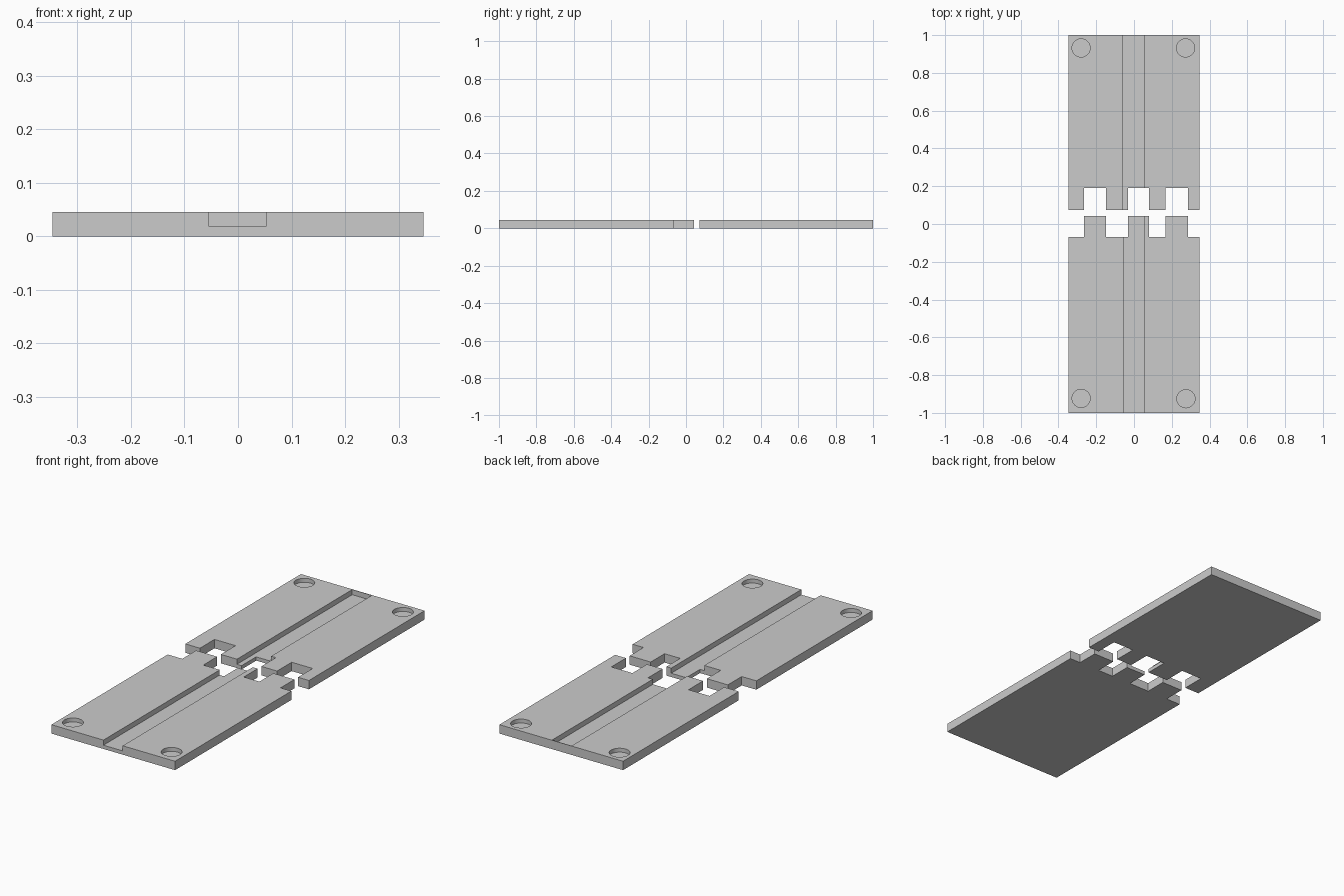
import bpy, bmesh
from math import pi
from mathutils import Matrix

if "Cube" in bpy.data.objects:
    bpy.data.objects.remove(bpy.data.objects["Cube"], do_unlink=True)

HALF_W, THICK = 0.347, 0.045
GROOVE_Z = 0.019
HOLE_R, HOLE_Z = 0.048, 0.025
TABS = [(-0.265, -0.147), (-0.031, 0.08), (0.168, 0.286)]

grey = bpy.data.materials.new("plain grey")
grey.use_nodes = True
colour = (0.6, 0.6, 0.6, 1)
grey.diffuse_color = colour
grey.node_tree.nodes["Principled BSDF"].inputs["Base Color"].default_value = colour


def finish(name, bm):
    bmesh.ops.recalc_face_normals(bm, faces=bm.faces)
    mesh = bpy.data.meshes.new(name)
    bm.to_mesh(mesh)
    bm.free()
    mesh.materials.append(grey)
    obj = bpy.data.objects.new(name, mesh)
    bpy.context.collection.objects.link(obj)
    return obj


def slab(name, outline):
    """Extrude a flat outline up to the plate thickness."""
    bm = bmesh.new()
    face = bm.faces.new([bm.verts.new((x, y, 0)) for x, y in outline])
    top = bmesh.ops.extrude_face_region(bm, geom=[face])["geom"]
    bmesh.ops.translate(bm, vec=(0, 0, THICK),
                        verts=[v for v in top if isinstance(v, bmesh.types.BMVert)])
    return finish(name, bm)


def box(name, x0, x1, y0, y1, z0, z1):
    bm = bmesh.new()
    place = (Matrix.Translation(((x0 + x1) / 2, (y0 + y1) / 2, (z0 + z1) / 2))
             @ Matrix.Diagonal((x1 - x0, y1 - y0, z1 - z0, 1)))
    bmesh.ops.create_cube(bm, size=1, matrix=place)
    return finish(name, bm)


def disc(name, x, y):
    bm = bmesh.new()
    bmesh.ops.create_cone(bm, cap_ends=True, segments=48, radius1=HOLE_R, radius2=HOLE_R,
                          depth=0.1, matrix=Matrix.Translation((x, y, HOLE_Z + 0.05)))
    return finish(name, bm)


def carve(obj, cutters):
    """Subtract the cutters, bake the result and drop the cutters."""
    for cutter in cutters:
        mod = obj.modifiers.new("cut", "BOOLEAN")
        mod.operation, mod.solver, mod.object = "DIFFERENCE", "EXACT", cutter
    graph = bpy.context.evaluated_depsgraph_get()
    baked = bpy.data.meshes.new_from_object(obj.evaluated_get(graph))
    obj.modifiers.clear()
    obj.data = baked
    baked.materials.clear()
    baked.materials.append(grey)
    for poly in baked.polygons:
        poly.material_index = 0
    for cutter in cutters:
        bpy.data.objects.remove(cutter, do_unlink=True)
    # Smooth the round hole walls, keep the edges sharp
    bpy.ops.object.select_all(action="DESELECT")
    obj.select_set(True)
    bpy.context.view_layer.objects.active = obj
    bpy.ops.object.shade_smooth_by_angle(angle=pi / 6)


def comb(base, shoulder, tip):
    """Plate outline whose joint edge steps from shoulder to tip at each tab."""
    points = [(HALF_W, base), (-HALF_W, base), (-HALF_W, shoulder)]
    for a, b in TABS:
        points += [(a, shoulder), (a, tip), (b, tip), (b, shoulder)]
    return points + [(HALF_W, shoulder)]


# Front plate with three tabs and a groove open at both ends
front = slab("front_plate", comb(-1, -0.068, 0.043))
carve(front, [box("groove_cutter", -0.055, 0.053, -1.1, 0.1, GROOVE_Z, 0.1),
              disc("hole_cutter", -0.28, -0.923), disc("hole_cutter", 0.275, -0.925)])

# Back plate with matching slots; its groove stops at a thin end wall
back = slab("back_plate", comb(1, 0.073, 0.19))
carve(back, [box("groove_cutter", -0.057, 0.053, 0, 0.997, GROOVE_Z, 0.1),
             disc("hole_cutter", -0.28, 0.932), disc("hole_cutter", 0.273, 0.932)])
